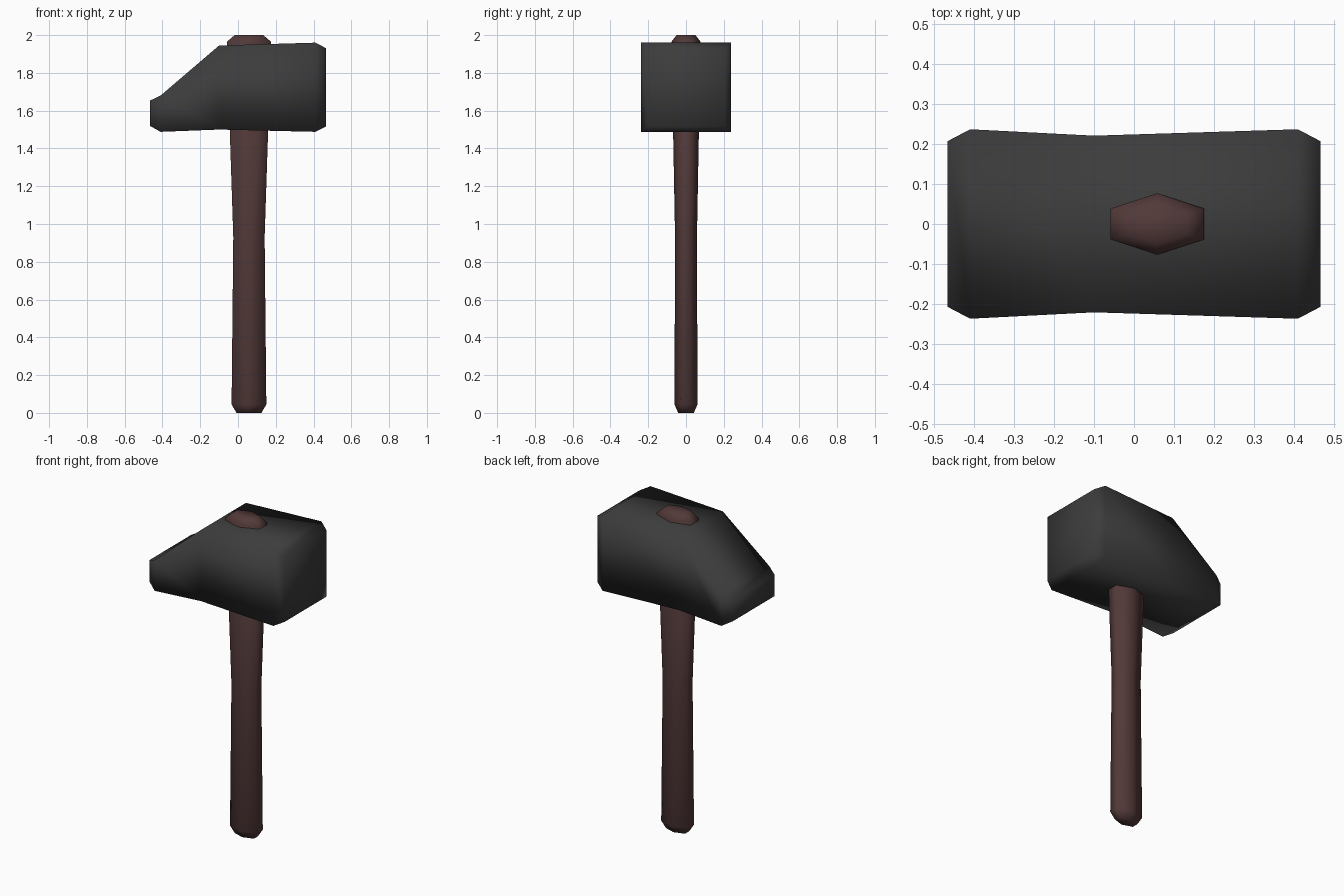
import bpy, bmesh

if "Cube" in bpy.data.objects:
    bpy.data.objects.remove(bpy.data.objects["Cube"])


def material(name, color):
    m = bpy.data.materials.new(name)
    m.diffuse_color = (*color, 1)
    m.use_nodes = True
    m.node_tree.nodes["Principled BSDF"].inputs["Base Color"].default_value = m.diffuse_color
    return m


def loft(name, rings, mat):
    """Skin a list of equal-sized rings, cap both ends, shade smooth."""
    bm = bmesh.new()
    loops = [[bm.verts.new(p) for p in ring] for ring in rings]
    n = len(loops[0])
    for a, b in zip(loops, loops[1:]):
        for i in range(n):
            j = (i + 1) % n
            bm.faces.new((a[i], a[j], b[j], b[i]))
    bm.faces.new(loops[0])
    bm.faces.new(loops[-1])
    bmesh.ops.recalc_face_normals(bm, faces=bm.faces)
    for f in bm.faces:
        f.smooth = True
    me = bpy.data.meshes.new(name)
    bm.to_mesh(me)
    bm.free()
    me.materials.append(mat)
    ob = bpy.data.objects.new(name, me)
    bpy.context.collection.objects.link(ob)
    return ob


iron = material("dark iron", (0.045, 0.045, 0.045))
wood = material("dark wood", (0.084, 0.041, 0.040))

# Hammer head: rectangular sections along x (x, half width, bottom, top)
sections = [
    (-0.467, 0.207, 1.52, 1.653),
    (-0.41, 0.237, 1.488, 1.68),
    (-0.10, 0.221, 1.50, 1.945),
    (0.41, 0.237, 1.488, 1.96),
    (0.467, 0.207, 1.517, 1.93),
]
loft("hammer_head",
     [[(x, -w, lo), (x, w, lo), (x, w, hi), (x, -w, hi)]
      for x, w, lo, hi in sections], iron)

# Handle: flattened hexagon sections up z (z, half length, half width)
levels = [
    (0.0, 0.066, 0.041),
    (0.045, 0.092, 0.061),
    (0.93, 0.083, 0.058),
    (1.965, 0.117, 0.077),
    (2.0, 0.076, 0.050),
]
CX = 0.058
loft("handle",
     [[(CX + a, -b / 2, z), (CX + a, b / 2, z), (CX, b, z),
       (CX - a, b / 2, z), (CX - a, -b / 2, z), (CX, -b, z)]
      for z, a, b in levels], wood)
